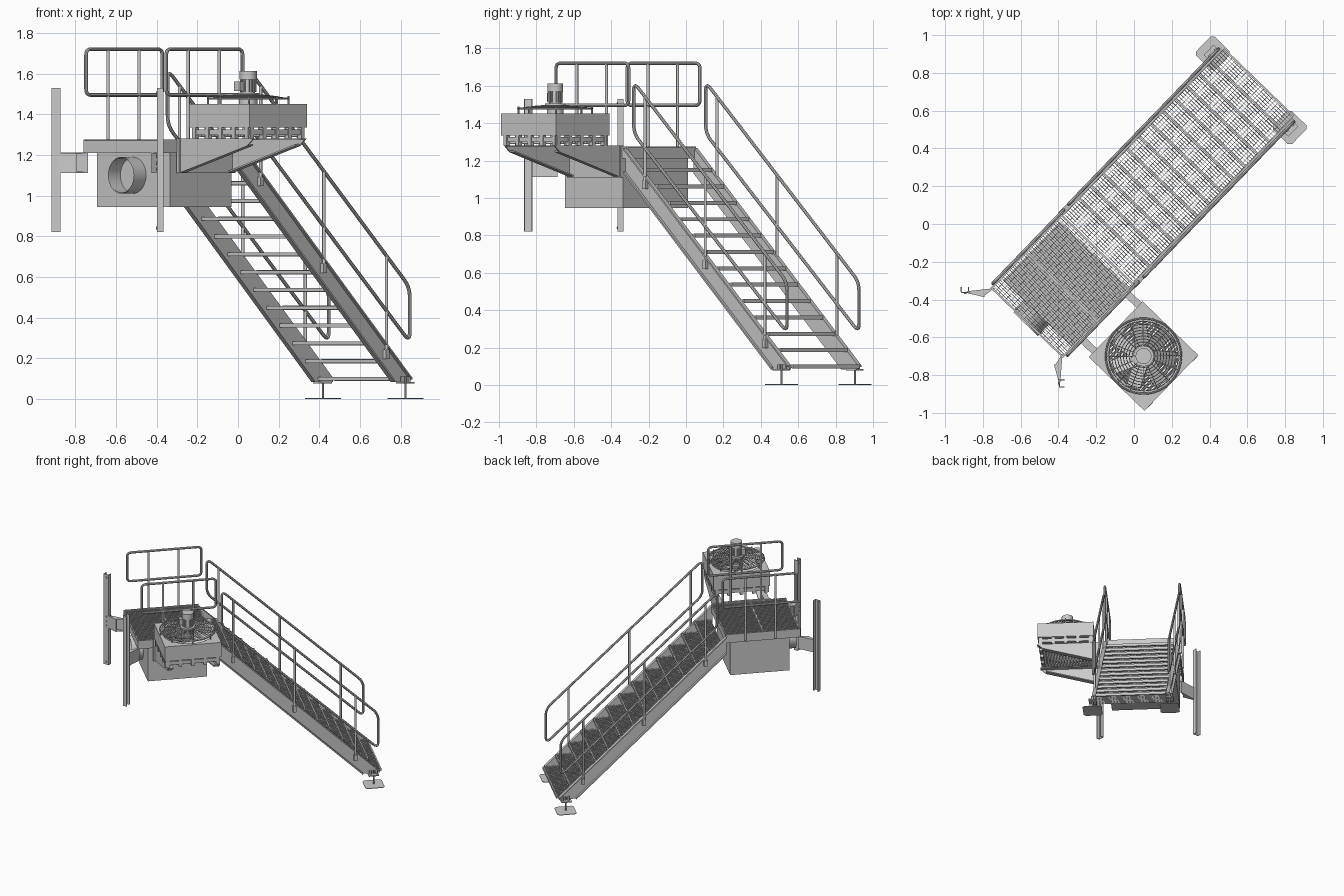
import bpy, bmesh, math
from mathutils import Matrix, Vector

if "Cube" in bpy.data.objects:
    bpy.data.objects.remove(bpy.data.objects["Cube"])

# Local frame: u runs down the stair, v across it; everything is turned 46 degrees on plan
ROT = Matrix.Rotation(math.radians(46), 4, 'Z')
C = 0.045                                   # centre line of stair and deck in v
SIDES = (("left", 1), ("right", -1))


def finish(name, bm, smooth=False):
    bmesh.ops.recalc_face_normals(bm, faces=bm.faces)
    bm.transform(ROT)
    me = bpy.data.meshes.new(name)
    bm.to_mesh(me)
    bm.free()
    ob = bpy.data.objects.new(name, me)
    bpy.context.collection.objects.link(ob)
    if smooth:
        shade(ob)
    return ob


def shade(ob):
    bpy.ops.object.select_all(action='DESELECT')
    ob.select_set(True)
    bpy.context.view_layer.objects.active = ob
    bpy.ops.object.shade_smooth_by_angle(angle=math.radians(40))


def box(bm, u0, u1, v0, v1, z0, z1):
    m = Matrix.Translation(((u0 + u1) / 2, (v0 + v1) / 2, (z0 + z1) / 2)) @ \
        Matrix.Diagonal((abs(u1 - u0), abs(v1 - v0), abs(z1 - z0), 1))
    bmesh.ops.create_cube(bm, size=1, matrix=m)


def prism(bm, pts, axis, lo, hi):
    # extrude a 2D outline along the u (0), v (1) or z (2) axis
    def at(p, t):
        q = list(p)
        q.insert(axis, t)
        return bm.verts.new(q)
    a = [at(p, lo) for p in pts]
    b = [at(p, hi) for p in pts]
    bm.faces.new(a)
    bm.faces.new(b[::-1])
    for i in range(len(a)):
        j = (i + 1) % len(a)
        bm.faces.new((a[i], a[j], b[j], b[i]))


def cyl(bm, p, q, r, n=24, caps=True):
    p, q = Vector(p), Vector(q)
    m = Matrix.Translation((p + q) / 2) @ (q - p).to_track_quat('Z', 'Y').to_matrix().to_4x4()
    bmesh.ops.create_cone(bm, cap_ends=caps, segments=n, radius1=r, radius2=r,
                          depth=(q - p).length, matrix=m)


def tube(name, pts, r, fillet=0):
    # closed pipe loop with rounded corners
    P = [Vector(p) for p in pts]
    path = []
    for i, p in enumerate(P):
        if not fillet:
            path.append(p)
            continue
        a = p + (P[i - 1] - p).normalized() * fillet
        b = p + (P[(i + 1) % len(P)] - p).normalized() * fillet
        for k in range(6):
            t = k / 5
            path.append(a * (1 - t) ** 2 + p * 2 * t * (1 - t) + b * t * t)
    cu = bpy.data.curves.new(name, 'CURVE')
    cu.dimensions = '3D'
    cu.bevel_depth, cu.bevel_resolution = r, 2
    sp = cu.splines.new('POLY')
    sp.points.add(len(path) - 1)
    for s, p in zip(sp.points, path):
        s.co = (*(ROT @ p), 1)
    sp.use_cyclic_u = True
    ob = bpy.data.objects.new(name, cu)
    bpy.context.collection.objects.link(ob)
    bpy.ops.object.select_all(action='DESELECT')
    ob.select_set(True)
    bpy.context.view_layer.objects.active = ob
    bpy.ops.object.convert(target='MESH')
    shade(bpy.context.view_layer.objects.active)


def grating(bm, u0, u1, v0, v1, z0, z1, nu, nv):
    for i in range(nu + 1):                 # bars running across
        u = u0 + (u1 - u0) * i / nu
        box(bm, u - .0015, u + .0015, v0, v1, z0, z1)
    for i in range(nv + 1):                 # bars running along
        v = v0 + (v1 - v0) * i / nv
        box(bm, u0, u1, v - .0012, v + .0012, z0 + .004, z1)


# Stair treads
bm = bmesh.new()
for k in range(13):
    u, z = 1.0 - .0916 * k, .108 + .0875 * k
    grating(bm, u - .12, u, C - .255, C + .255, z - .018, z, 8, 24)
    box(bm, u - .008, u + .002, C - .255, C + .255, z - .02, z + .001)
finish("stair_treads", bm)

slope = .955
for side, s in SIDES:
    # Channel stringer: web plus two sloping flanges
    bm = bmesh.new()
    web = [(-.235, 1.13), (-.235, 1.268), (.985, .105), (.985, .083), (.862, .083)]
    prism(bm, web, 1, C + s * .257, C + s * .267)
    prism(bm, [(-.235, 1.268), (.985, .105), (.985, .095), (-.235, 1.256)], 1, C + s * .257, C + s * .285)
    prism(bm, [(-.235, 1.142), (.862, .095), (.862, .083), (-.235, 1.13)], 1, C + s * .257, C + s * .285)
    finish(side + "_stringer", bm)

    # Adjustable foot with ground plate
    bm = bmesh.new()
    v, u = C + s * .283, .94
    h, c = .07, .055
    prism(bm, [(u - h, v - c), (u - c, v - h), (u + c, v - h), (u + h, v - c),
               (u + h, v + c), (u + c, v + h), (u - c, v + h), (u - h, v + c)], 2, 0, .004)
    cyl(bm, (u, v, 0), (u, v, .11), .005, 10)
    box(bm, u - .04, u + .035, v - .028, v + .028, .076, .084)
    for du in (-.022, .022):
        cyl(bm, (u + du, v, .084), (u + du, v, .11), .01, 6)
    finish(side + "_foot", bm)

    # Stair handrail loop and its posts
    v = C + s * .277
    tube(side + "_stair_handrail", [(-.165, v, 1.62), (-.165, v, 1.345), (.975, v, .28), (.975, v, .55)], .009, .05)
    bm = bmesh.new()
    for u in (-.08, .367, .81):
        low = .083 + (.862 - u) * slope + .07
        cyl(bm, (u, v, low), (u, v, 1.62 - (u + .165) * .9386), .008, 10)
        box(bm, u - .012, u + .012, C + s * .265, v + s * .01, low - .005, low + .04)
    finish(side + "_stair_rail_posts", bm, True)

    # Deck guard rail
    v = C + s * .274
    tube(side + "_deck_guard_rail", [(-.745, v, 1.495), (-.745, v, 1.72), (-.205, v, 1.72), (-.205, v, 1.495)], .009, .03)
    bm = bmesh.new()
    for u in (-.59, -.37):
        cyl(bm, (u, v, 1.22), (u, v, 1.72), .008, 10)
    finish(side + "_deck_rail_posts", bm, True)

    # Wall bracket: upright plate with triangular gussets
    bm = bmesh.new()
    A, B, D = (-.757, C + s * .25), (-.823, C + s * .262), (-.872, C + s * .345)
    for z in (1.112, 1.205):
        prism(bm, [A, B, D], 2, z, z + .006)
    off = Vector((-.006, -s * .006))
    for p, q in ((A, D), (B, D)):
        p, q = Vector(p), Vector(q)
        prism(bm, [p, q, q + off, p + off], 2, 1.112, 1.21)
    finish(side + "_wall_bracket", bm)

    # Angle-section wall post with bolts
    bm = bmesh.new()
    e = Vector((-.7, s * .715))             # width direction of the plate
    n = Vector((-.7, -s * .715))            # plate normal
    o = Vector((-.864, C + s * .333))

    def strip(a0, a1, b0, b1):
        prism(bm, [o + e * a + n * b for a, b in ((a0, b0), (a1, b0), (a1, b1), (a0, b1))], 2, .82, 1.53)
    strip(0, .045, 0, .006)
    strip(0, .006, -.025, .006)
    strip(.039, .045, -.025, .006)
    for z in (.84, 1.13, 1.16, 1.195, 1.505):
        p = o + e * .022 + n * .004
        q = o + e * .022 + n * .011
        cyl(bm, (*p, z), (*q, z), .007, 8)
    finish(side + "_wall_post", bm)

# Platform grating and frame
bm = bmesh.new()
grating(bm, -.765, -.235, C - .26, C + .26, 1.25, 1.272, 44, 22)
finish("deck_grating", bm)
bm = bmesh.new()
for s in (1, -1):
    box(bm, -.772, -.228, C + s * .257, C + s * .267, 1.21, 1.276)
for u in (-.772, -.51, -.238):
    box(bm, u, u + .01, C - .26, C + .26, 1.21, 1.27)
finish("deck_frame", bm)

# Air duct box with round spigot
bm = bmesh.new()
box(bm, -.697, -.265, C - .255, C + .245, .945, 1.215)
finish("duct_box", bm)
bm = bmesh.new()
cyl(bm, (-.78, C, 1.1), (-.69, C, 1.1), .09, 32, False)
cyl(bm, (-.78, C, 1.1), (-.69, C, 1.1), .086, 32, False)
finish("duct_spigot", bm, True)

# Fan support: root beam and two tapered arms
bm = bmesh.new()
box(bm, -.66, -.26, C - .278, C - .262, 1.11, 1.28)
for u in (-.645, -.275):
    prism(bm, [(-.22, 1.11), (-.22, 1.28), (-.73, 1.28), (-.69, 1.245)], 0, u - .004, u + .004)
    d = .035 if u < -.5 else -.035
    prism(bm, [(-.22, 1.274), (-.22, 1.28), (-.73, 1.28), (-.73, 1.274)], 0, u, u + d)
    prism(bm, [(-.22, 1.11), (-.22, 1.118), (-.69, 1.253), (-.69, 1.245)], 0, u, u + d)
finish("fan_support_arms", bm)

# Fan housing: square box with a round bore
FU, FV = -.468, -.522
bm = bmesh.new()
N, H, R = 48, .205, .182
loops = []
for z, square in ((1.335, 1), (1.45, 1), (1.45, 0), (1.335, 0)):
    ring = []
    for i in range(N):
        a = math.tau * i / N
        r = H / max(abs(math.cos(a)), abs(math.sin(a))) if square else R
        ring.append(bm.verts.new((FU + r * math.cos(a), FV + r * math.sin(a), z)))
    loops.append(ring)
for k in range(4):
    p, q = loops[k], loops[(k + 1) % 4]
    for i in range(N):
        j = (i + 1) % N
        bm.faces.new((p[i], p[j], q[j], q[i]))
finish("fan_housing", bm, True)

# Base frame, spacers and louvre slats under the housing
bm = bmesh.new()
for s in (1, -1):
    box(bm, FU - .195, FU + .195, FV + s * .17, FV + s * .195, 1.298, 1.325)
    box(bm, FU + s * .17, FU + s * .195, FV - .195, FV + .195, 1.298, 1.325)
    for t in (-.18, -.09, 0, .09, .18):
        box(bm, FU + t - .012, FU + t + .012, FV + s * .175, FV + s * .2, 1.28, 1.338)
        box(bm, FU + s * .175, FU + s * .2, FV + t - .012, FV + t + .012, 1.28, 1.338)
for i in range(16):
    v = FV - .165 + .022 * i
    prism(bm, [(v - .008, 1.287), (v + .008, 1.299), (v + .008, 1.302), (v - .008, 1.29)], 0, FU - .18, FU + .18)
finish("fan_base_louvres", bm)

# Fan blades on a hub
bm = bmesh.new()
cyl(bm, (FU, FV, 1.37), (FU, FV, 1.5), .045)
for i in range(7):
    m = Matrix.Translation((FU, FV, 1.40)) @ Matrix.Rotation(math.tau * i / 7, 4, 'Z') @ \
        Matrix.Translation((.105, 0, 0)) @ Matrix.Rotation(.5, 4, 'X') @ Matrix.Diagonal((.14, .085, .004, 1))
    bmesh.ops.create_cube(bm, size=1, matrix=m)
finish("fan_blades", bm, True)

# Wire guard: domed rings, spokes and clips
for k in range(10):
    r = .06 + .0155 * k
    z = 1.497 - .02 * (r / .2) ** 2
    tube("guard_ring_%d" % (k + 1), [(FU + r * math.cos(math.tau * i / 36), FV + r * math.sin(math.tau * i / 36), z)
                                     for i in range(36)], .0022 if k < 9 else .005)
bm = bmesh.new()
for i in range(16):
    c, s = math.cos(math.tau * i / 16), math.sin(math.tau * i / 16)
    cyl(bm, (FU + .03 * c, FV + .03 * s, 1.494), (FU + .2 * c, FV + .2 * s, 1.476), .0025, 6)
    if i % 2 == 0:
        cyl(bm, (FU + .197 * c, FV + .197 * s, 1.44), (FU + .197 * c, FV + .197 * s, 1.49), .005, 8)
finish("guard_spokes", bm)

# Motor with fins, cowl and terminal box
bm = bmesh.new()
cyl(bm, (FU, FV, 1.495), (FU, FV, 1.505), .055)
cyl(bm, (FU, FV, 1.505), (FU, FV, 1.575), .034)
cyl(bm, (FU, FV, 1.57), (FU, FV, 1.612), .042)
for i in range(20):
    m = Matrix.Translation((FU, FV, 1.54)) @ Matrix.Rotation(math.tau * i / 20, 4, 'Z') @ \
        Matrix.Translation((.035, 0, 0)) @ Matrix.Diagonal((.012, .003, .06, 1))
    bmesh.ops.create_cube(bm, size=1, matrix=m)
box(bm, FU - .06, FU - .03, FV - .002, FV + .04, 1.515, 1.56)
finish("fan_motor", bm, True)
